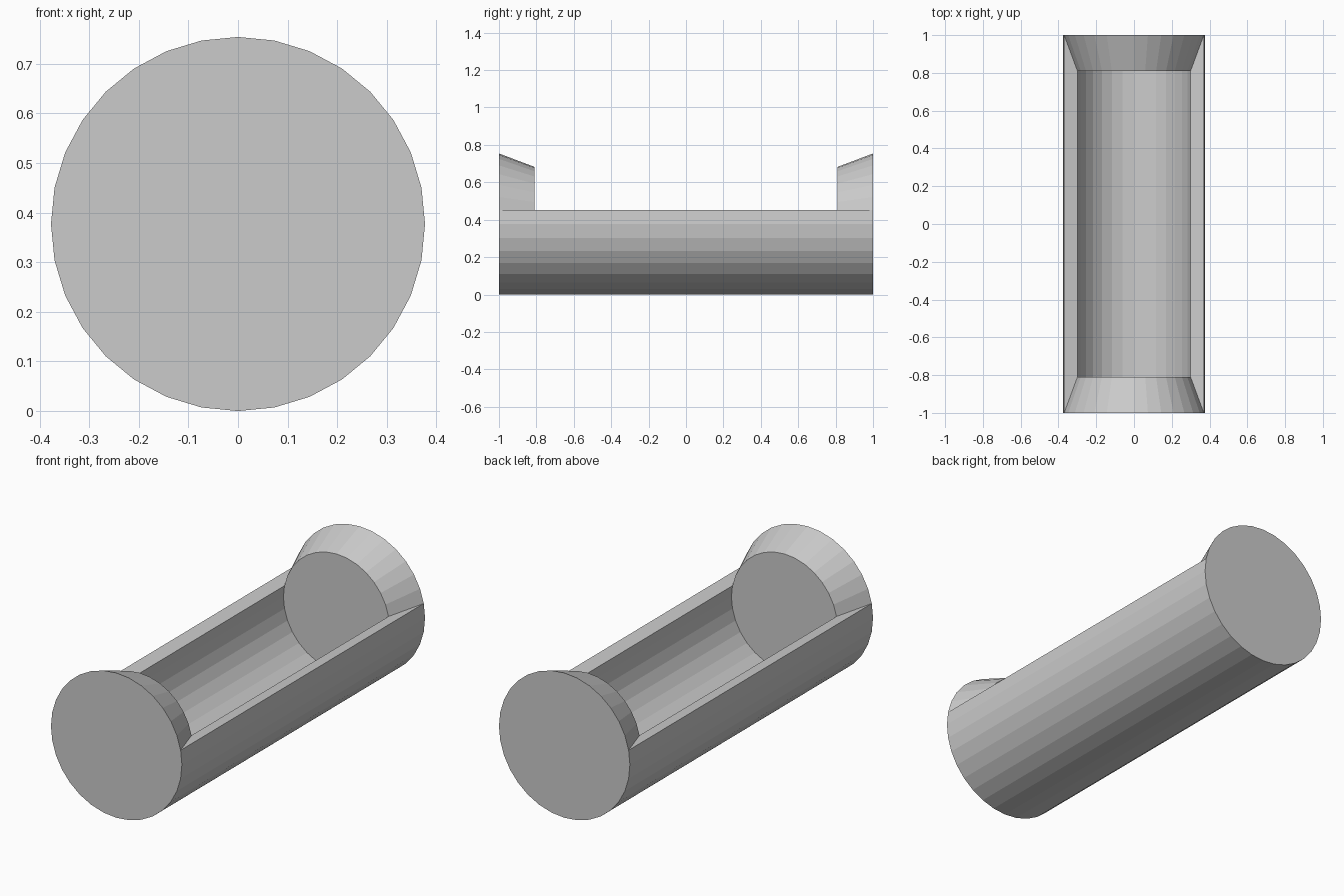
import bpy, bmesh, math

if "Cube" in bpy.data.objects:
    bpy.data.objects.remove(bpy.data.objects["Cube"])

SIDES = 32
R = 0.377        # outer radius, also height of the axis
INSET = 0.81     # cavity is the outer cylinder scaled about its centre

bm = bmesh.new()


def ring(radius, y):
    """32-gon around the y axis, vertex 0 on +x, counting up towards +z."""
    return [bm.verts.new((radius * math.cos(2 * math.pi * k / SIDES), y,
                          R + radius * math.sin(2 * math.pi * k / SIDES)))
            for k in range(SIDES)]


def bridge(a, b, ks):
    for k in ks:
        n = (k + 1) % SIDES
        bm.faces.new((a[k], a[n], b[n], b[k]))


out_f, out_b = ring(R, -1), ring(R, 1)
in_f, in_b = ring(R * INSET, -INSET), ring(R * INSET, INSET)

# the opening spans the vertices just above the widest line
first, last = 1, SIDES // 2 - 1
upper = range(first, last)
lower = range(last, SIDES + first)
lower = [k % SIDES for k in lower]

# end discs and the inner end walls
for r in (out_f, out_b, in_f, in_b):
    bm.faces.new(r)

# outer trough and cavity floor
bridge(out_f, out_b, lower)
bridge(in_f, in_b, lower)

# tapered end collars above the opening
bridge(out_f, in_f, upper)
bridge(out_b, in_b, upper)

# long rims on both sides
for k in (first, last):
    bm.faces.new((out_f[k], out_b[k], in_b[k], in_f[k]))

bmesh.ops.recalc_face_normals(bm, faces=bm.faces)
mesh = bpy.data.meshes.new("trough")
bm.to_mesh(mesh)
bm.free()
obj = bpy.data.objects.new("trough", mesh)
bpy.context.collection.objects.link(obj)
